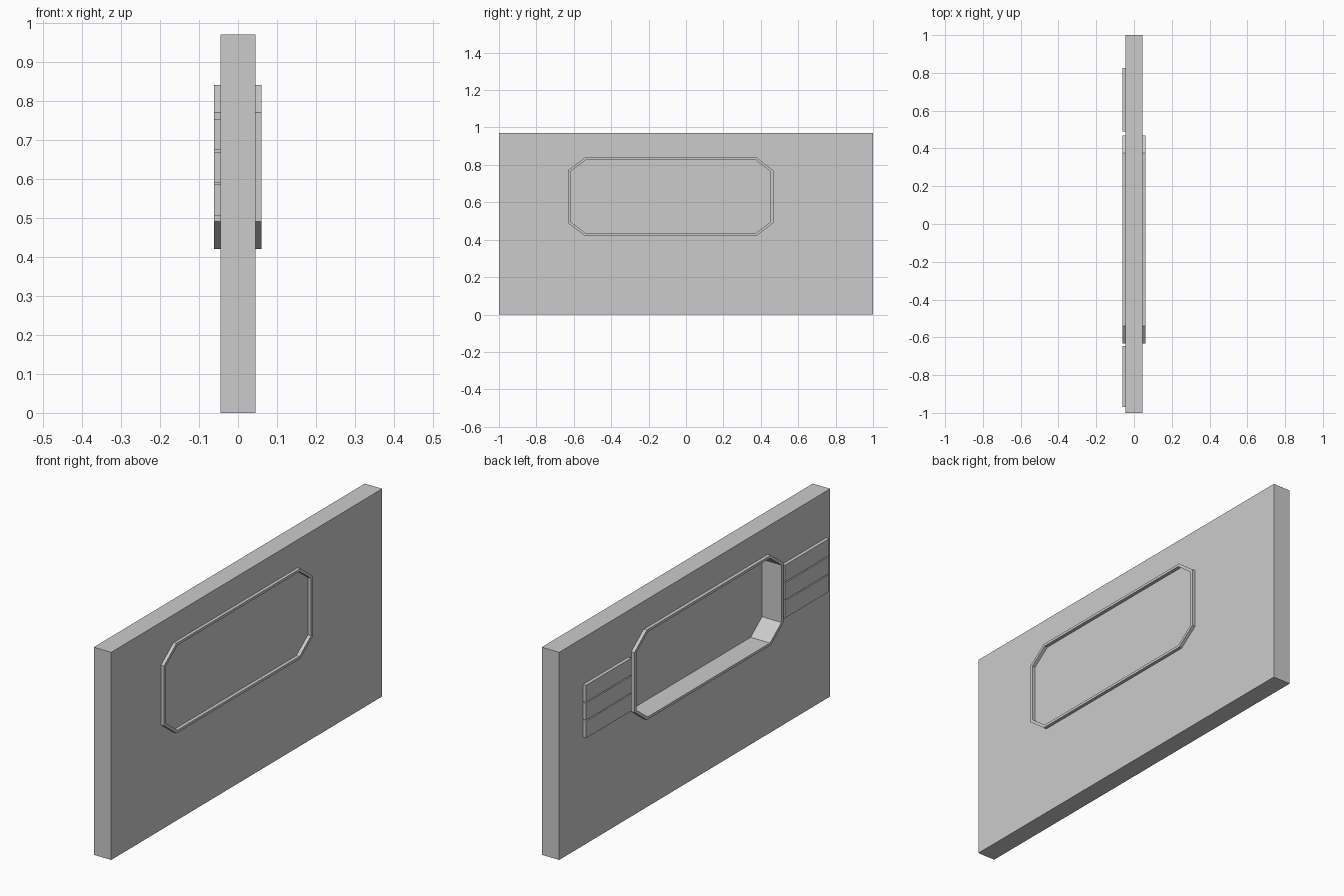
import bpy
from math import radians

if "Cube" in bpy.data.objects:
    bpy.data.objects.remove(bpy.data.objects["Cube"])


def prism(name, loops, x0, x1):
    """Extrude flat (y, z) outlines along x; a second outline becomes a hole."""
    curve = bpy.data.curves.new(name, 'CURVE')
    curve.dimensions = '2D'
    curve.fill_mode = 'BOTH'
    curve.extrude = (x1 - x0) / 2
    for pts in loops:
        s = curve.splines.new('POLY')
        s.points.add(len(pts) - 1)
        for p, (y, z) in zip(s.points, pts):
            p.co = (y, z, 0, 1)
        s.use_cyclic_u = True
    ob = bpy.data.objects.new(name, curve)
    bpy.context.collection.objects.link(ob)
    # local x -> world y, local y -> world z, local z -> world x
    ob.rotation_euler = (radians(90), 0, radians(90))
    ob.location.x = (x0 + x1) / 2
    bpy.ops.object.select_all(action='DESELECT')
    ob.select_set(True)
    bpy.context.view_layer.objects.active = ob
    bpy.ops.object.convert(target='MESH')
    ob = bpy.context.object
    ob.name = name
    for f in ob.data.polygons:
        f.use_smooth = False
    return ob


def rect(y0, y1, z0, z1):
    return [(y0, z0), (y1, z0), (y1, z1), (y0, z1)]


def octagon(y0, y1, z0, z1, cy, cz):
    return [(y0 + cy, z0), (y1 - cy, z0), (y1, z0 + cz), (y1, z1 - cz),
            (y1 - cy, z1), (y0 + cy, z1), (y0, z1 - cz), (y0, z0 + cz)]


outer = octagon(-0.632, 0.468, 0.42, 0.84, 0.092, 0.07)
inner = octagon(-0.617, 0.453, 0.432, 0.828, 0.084, 0.064)

# Wall slab with window opening, frame running through it, and pane
prism("wall_panel", [rect(-1, 1, 0, 0.97), inner], -0.045, 0.045)
prism("window_frame", [outer, inner], -0.061, 0.06)
prism("window_pane", [inner], 0.039, 0.044)

# Three slats on either side of the window, on the back face only
for side, y0, y1 in (("left", 0.49, 0.825), ("right", -0.97, -0.645)):
    for i in range(3):
        z = 0.506 + i * 0.084
        prism(f"slat_{side}_{i + 1}", [rect(y0, y1, z, z + 0.079)], -0.061, -0.045)
